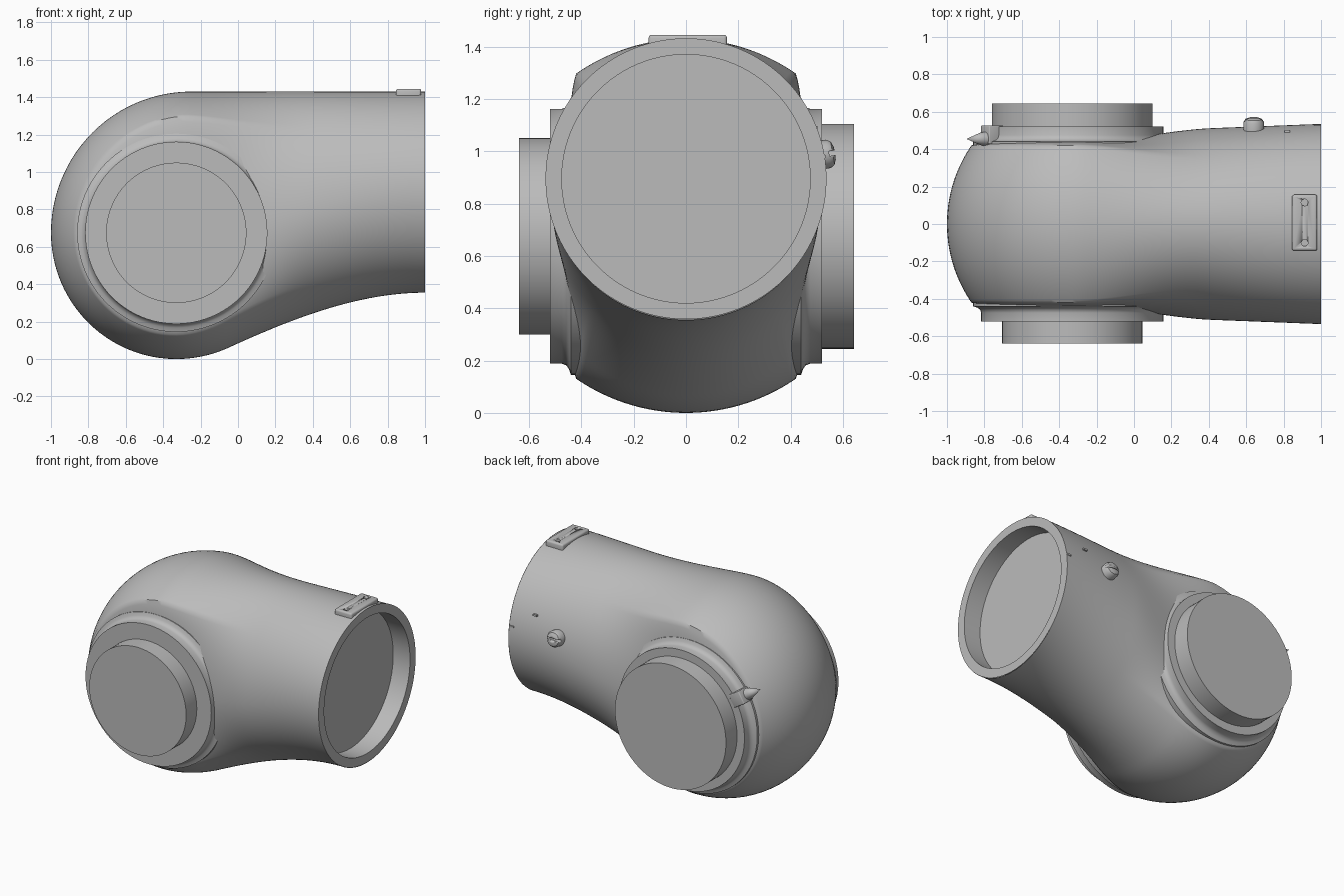
import bpy, bmesh
from math import sin, cos, acos, sqrt, pi, radians
from mathutils import Matrix, Vector

cube = bpy.data.objects.get("Cube")
if cube:
    bpy.data.objects.remove(cube)

grey = bpy.data.materials.new("plain_grey")
grey.use_nodes = True
grey.diffuse_color = (0.5, 0.5, 0.5, 1)
grey.node_tree.nodes["Principled BSDF"].inputs["Base Color"].default_value = (0.5, 0.5, 0.5, 1)

PX, PZ = -0.33, 0.675      # joint pivot
TZ = 0.895                 # tube axis height


def finish(name, bm, matrix=Matrix(), angle=35):
    bmesh.ops.remove_doubles(bm, verts=bm.verts, dist=0.0005)
    bmesh.ops.recalc_face_normals(bm, faces=bm.faces)
    bm.transform(matrix)
    mesh = bpy.data.meshes.new(name)
    bm.to_mesh(mesh)
    bm.free()
    obj = bpy.data.objects.new(name, mesh)
    bpy.context.collection.objects.link(obj)
    mesh.materials.append(grey)
    bpy.ops.object.select_all(action='DESELECT')
    obj.select_set(True)
    bpy.context.view_layer.objects.active = obj
    bpy.ops.object.shade_smooth_by_angle(angle=radians(angle))
    return obj


def skin(rows, closed=False):
    """Quad skin over a grid of points."""
    bm = bmesh.new()
    grid = [[bm.verts.new(p) for p in row] for row in rows]
    if closed:
        grid.append(grid[0])
    for a, b in zip(grid, grid[1:]):
        for i in range(len(a) - 1):
            bm.faces.new((a[i], a[i + 1], b[i + 1], b[i]))
    return bm


def lathe(name, profile, matrix, n=96):
    rows = [[(r * cos(2 * pi * k / n), r * sin(2 * pi * k / n), h) for r, h in profile]
            for k in range(n)]
    return finish(name, skin(rows, True), matrix)


def block(name, size, matrix, bevel=0.0):
    bm = bmesh.new()
    bmesh.ops.create_cube(bm, size=1)
    bm.transform(Matrix.Diagonal((*size, 1)))
    if bevel:
        bmesh.ops.bevel(bm, geom=bm.edges[:], offset=bevel, segments=3, affect='EDGES', profile=0.5)
    return finish(name, bm, matrix)


def cut(obj, cutter):
    mod = obj.modifiers.new("cut", 'BOOLEAN')
    mod.operation, mod.object, mod.solver = 'DIFFERENCE', cutter, 'EXACT'
    cutter.hide_render = True
    cutter.hide_viewport = True
    cutter.display_type = 'WIRE'


def smooth(u):
    u = min(1, max(0, u))
    return u * u * (3 - 2 * u)


# Side outline of the housing
def top_z(x):
    return PZ + 0.755 * sqrt(1 - (min(0, x + 0.25) / 0.75) ** 2)


def bottom_z(x):
    if x < -0.05:
        return PZ - sqrt(0.675 ** 2 - (x - PX) ** 2)
    u = (x + 0.05) / 1.05
    return 0.061 + 0.294 * smooth(u) + 0.48 * u * (1 - u) ** 2


# Cross-section: barrel with flat cheeks at the joint, round at the tube end
def section(x, z, steps=44):
    centre = Vector((max(x, PX), 0, PZ + (TZ - PZ) * smooth((x - PX) / (1 - PX))))
    d = Vector((x, 0, z)) - centre
    blend = smooth((x - PX) / 0.75)
    width = 0.5 + 0.039 * (x - 0.1)
    row = []
    for k in range(-steps, steps + 1):
        phi = abs(k) / steps * pi / 2
        if phi <= pi / 4:
            y = 0.42 * sin(phi) / sin(pi / 4)
            f = 1 - (0.74 - sqrt(0.74 ** 2 - y * y)) / d.length
        else:
            u = phi / (pi / 4) - 1
            y = 0.42 + 0.025 * (1 - (1 - u) ** 8)
            f = (1 - 0.13 / d.length) * (1 - u)
        f += (cos(phi) - f) * blend
        y += (width * sin(phi) - y) * blend
        p = centre + d * f
        p.y = y if k > 0 else -y
        row.append(p)
    return row


N = 40
xs = [1 + (PX - 1) * k / N for k in range(N + 1)]
path = [(x, top_z(x)) for x in xs]
start = acos((PX + 0.25) / 0.75)
for k in range(1, 25):
    a = start + (pi - start) * k / 24
    path.append((-0.25 + 0.75 * cos(a), PZ + 0.755 * sin(a)))
for k in range(1, 24):
    a = pi + pi / 2 * k / 24
    path.append((PX + 0.67 * cos(a), PZ + 0.675 * sin(a)))
path += [(x, bottom_z(x)) for x in reversed(xs)]
finish("housing", skin([section(x, z) for x, z in path]), angle=40)

# Open tube end: rim, bore and floor
lathe("tube_rim", [(0.537, 1), (0.475, 1), (0.475, 0.87), (0, 0.87)],
      Matrix.Translation((0, 0, TZ)) @ Matrix.Rotation(pi / 2, 4, 'Y'))

# Joint hub with a collar, fillet and boss on each side
to_y = Matrix.Rotation(-pi / 2, 4, 'X')
fillet = [(0.487, 0.52), (0.487, 0.475), (0.493, 0.458), (0.508, 0.447), (0.53, 0.44)]
front = [(0, -0.638), (0.375, -0.638), (0.375, -0.52)] + [(r, -h) for r, h in fillet]
back = fillet[::-1] + [(0.43, 0.52), (0.43, 0.643), (0, 0.643)]
lathe("joint_hub", front + back, Matrix.Translation((PX, 0, PZ)) @ to_y)

# Top plate with two holes
plate = block("top_plate", (0.135, 0.3, 0.06), Matrix.Translation((0.912, 0.007, 1.415)), 0.012)
for i, y in enumerate((-0.1, 0.115)):
    hole = lathe(f"plate_hole_cutter_{i}", [(0, 0), (0.018, 0), (0.018, 0.1), (0, 0.1)],
                 Matrix.Translation((0.912, y, 1.425)), 24)
    cut(plate, hole)

# Slotted screw on the back of the tube
tilt = Matrix.Rotation(radians(10), 4, 'X')
at_screw = Matrix.Translation((0.64, 0.515, 0.985)) @ tilt
screw = lathe("screw_head", [(0, -0.03), (0.055, -0.03), (0.055, 0.03), (0.045, 0.046),
                             (0.025, 0.054), (0, 0.056)], at_screw @ to_y, 32)
cut(screw, block("screw_slot_cutter", (0.2, 0.05, 0.018), at_screw @ Matrix.Translation((0, 0.058, 0))))

# Alignment ticks beside the screw
for i, (x, z, w) in enumerate(((0.98, 0.98, 0.035), (0.82, 1.09, 0.03))):
    y = sqrt(0.535 ** 2 - (z - TZ) ** 2) - 0.002
    block(f"tick_{i}", (w, 0.014, 0.012), Matrix.Translation((x, y, z)))

# Pointer tab at the edge of the back collar
tab = Matrix.Translation((PX, 0, PZ)) @ Matrix.Rotation(radians(-149), 4, 'Y')
block("pointer_base", (0.09, 0.1, 0.09), tab @ Matrix.Translation((0.5, 0.477, 0)), 0.006)
lathe("pointer_tip", [(0, 0), (0.04, 0), (0.034, 0.04), (0, 0.13)],
      tab @ Matrix.Translation((0.53, 0.455, 0)) @ Matrix.Rotation(radians(110), 4, 'Y' )
      @ Matrix.Rotation(radians(-20), 4, 'Y'), 24)
